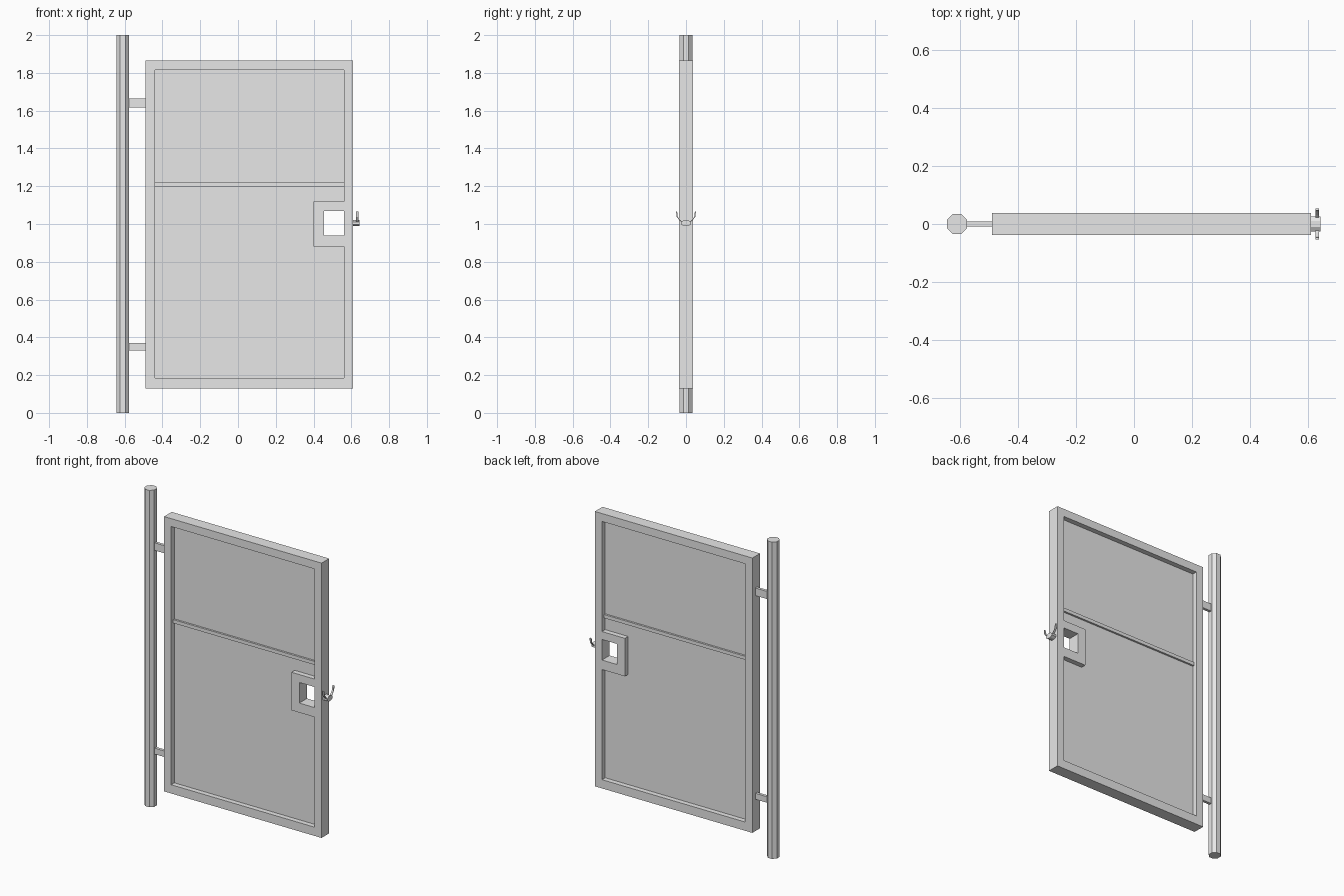
import bpy, bmesh, math

cube = bpy.data.objects.get("Cube")
if cube:
    bpy.data.objects.remove(cube, do_unlink=True)

# Single grey metal
metal = bpy.data.materials.new("grey_metal")
metal.use_nodes = True
GREY = (0.8, 0.8, 0.8, 1)
metal.diffuse_color = GREY
metal.node_tree.nodes["Principled BSDF"].inputs["Base Color"].default_value = GREY


def prism(name, outline, axis, lo, hi):
    """Extrude a flat outline along x (y,z points), y (x,z) or z (x,y)."""
    place = {"x": lambda a, b, d: (d, a, b),
             "y": lambda a, b, d: (a, d, b),
             "z": lambda a, b, d: (a, b, d)}[axis]
    bm = bmesh.new()
    face = bm.faces.new([bm.verts.new(place(a, b, lo)) for a, b in outline])
    top = bmesh.ops.extrude_face_region(bm, geom=[face])["geom"]
    shift = place(0, 0, hi - lo)
    bmesh.ops.translate(bm, vec=shift,
                        verts=[v for v in top if isinstance(v, bmesh.types.BMVert)])
    bmesh.ops.recalc_face_normals(bm, faces=bm.faces)
    mesh = bpy.data.meshes.new(name)
    bm.to_mesh(mesh)
    bm.free()
    mesh.materials.append(metal)
    obj = bpy.data.objects.new(name, mesh)
    bpy.context.collection.objects.link(obj)
    return obj


def rect(a0, a1, b0, b1):
    return [(a0, b0), (a1, b0), (a1, b1), (a0, b1)]


def cut(target, cutter):
    cutter.hide_render = True
    mod = target.modifiers.new("cut", "BOOLEAN")
    mod.operation = "DIFFERENCE"
    mod.solver = "EXACT"
    mod.object = cutter
    bpy.context.view_layer.objects.active = target
    bpy.ops.object.modifier_apply(modifier=mod.name)
    bpy.data.objects.remove(cutter, do_unlink=True)


# Gate leaf: a slab with a recess on both faces, leaving frame, panel and lock box
DEPTH, PANEL = 0.038, 0.006
L, R, B, T = -0.44, 0.56, 0.185, 1.815
BOX_X, BOX_B, BOX_T = 0.40, 0.88, 1.12
gate = prism("gate_leaf", rect(-0.49, 0.61, 0.13, 1.865), "y", -DEPTH, DEPTH)
recess = [(L, B), (R, B), (R, BOX_B), (BOX_X, BOX_B),
          (BOX_X, BOX_T), (R, BOX_T), (R, T), (L, T)]
cut(gate, prism("front_recess", recess, "y", -0.1, -PANEL))
cut(gate, prism("back_recess", recess, "y", PANEL, 0.1))
cut(gate, prism("handle_hole", rect(0.455, R, 0.94, 1.07), "y", -0.1, 0.1))

# Cross rail on the panel
prism("cross_rail", rect(L, R, 1.198, 1.22), "y", -0.018, 0.018)

# Octagonal post
POST_X, POST_R = -0.61, 0.037
ring = [math.radians(45 * i + 22.5) for i in range(8)]
prism("post", [(POST_X + POST_R * math.cos(a), POST_R * math.sin(a)) for a in ring],
      "z", 0, 2)

# Hinge bars
for name, low, high in (("upper_hinge", 1.617, 1.665), ("lower_hinge", 0.331, 0.369)):
    prism(name, rect(-0.58, -0.48, low, high), "y", -0.009, 0.009)

# Latch: eight-sided bolt with two curved prongs
prism("latch_bolt", [(0.028 * math.cos(a), 1.005 + 0.017 * math.sin(a)) for a in ring],
      "x", 0.60, 0.642)
curve = [(0.018, 1.005), (0.034, 1.022), (0.046, 1.038), (0.05, 1.065)]
for name, side in (("front_prong", -1), ("back_prong", 1)):
    inner = [(side * (y - 0.003), z) for y, z in curve]
    outer = [(side * (y + 0.003), z) for y, z in reversed(curve)]
    prism(name, inner + outer, "x", 0.626, 0.637)
